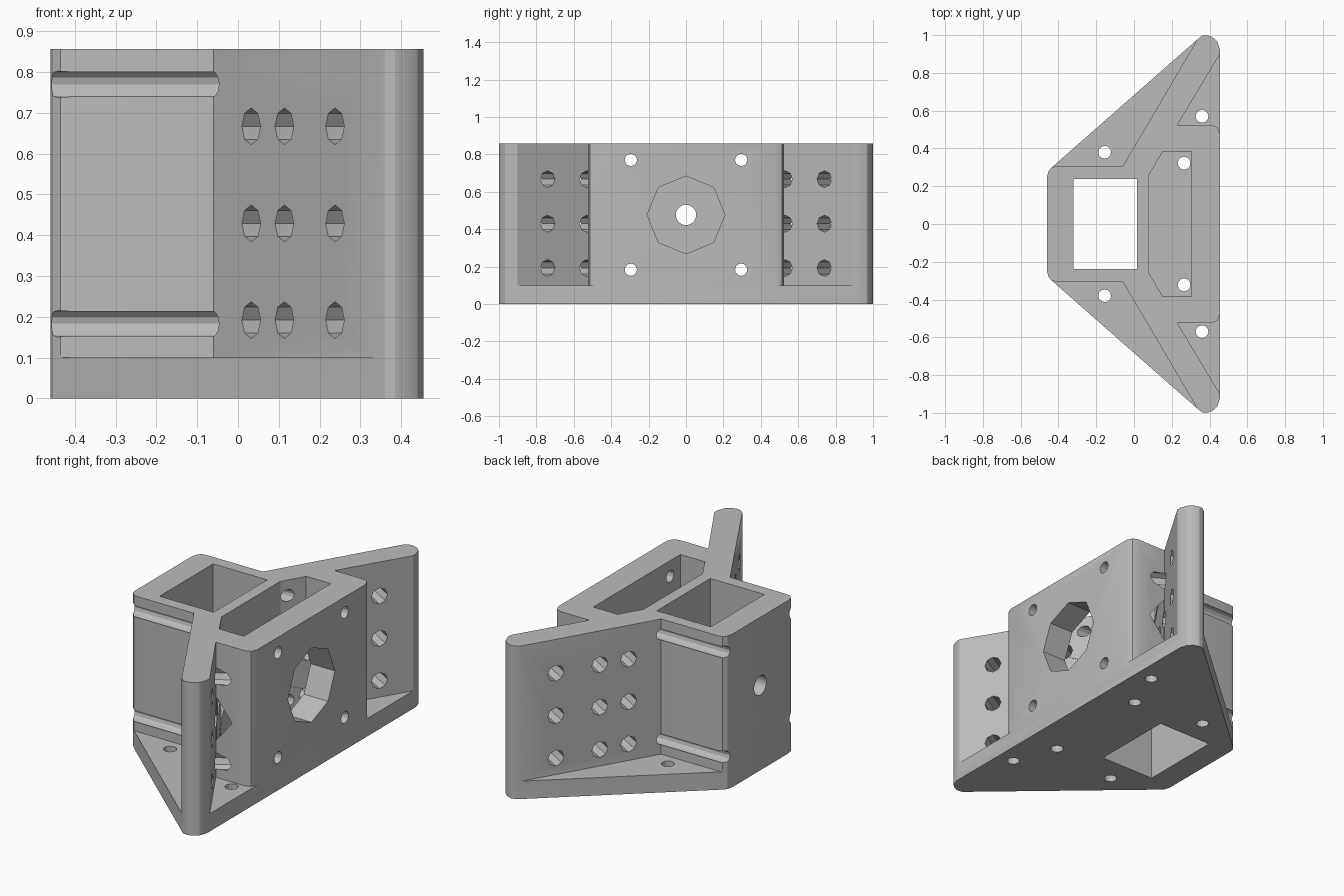
import bpy, bmesh, math
from mathutils import Vector, Matrix

cube = bpy.data.objects.get("Cube")
if cube:
    bpy.data.objects.remove(cube, do_unlink=True)

grey = bpy.data.materials.new("plain_grey")
grey.use_nodes = True
grey.diffuse_color = (0.5, 0.5, 0.5, 1)
grey.node_tree.nodes["Principled BSDF"].inputs["Base Color"].default_value = (0.5, 0.5, 0.5, 1)

TOP, FLOOR = 0.857, 0.1


def finish(name, bm):
    bmesh.ops.recalc_face_normals(bm, faces=bm.faces)
    mesh = bpy.data.meshes.new(name)
    bm.to_mesh(mesh)
    bm.free()
    mesh.materials.append(grey)
    obj = bpy.data.objects.new(name, mesh)
    bpy.context.collection.objects.link(obj)
    return obj


def prism(name, half, z0, z1):
    """Extrude a half outline (y > 0) mirrored across y = 0."""
    outline = half + [(x, -y) for x, y in reversed(half)]
    bm = bmesh.new()
    face = bm.faces.new([bm.verts.new((x, y, z0)) for x, y in outline])
    up = bmesh.ops.extrude_face_region(bm, geom=[face])["geom"]
    bmesh.ops.translate(bm, vec=(0, 0, z1 - z0),
                        verts=[g for g in up if isinstance(g, bmesh.types.BMVert)])
    return finish(name, bm)


def rod(name, start, end, radius, sides, turn=0.0):
    """Polygonal cylinder running from start to end."""
    start, end = Vector(start), Vector(end)
    axis = (end - start).normalized()
    side = Vector((1, 0, 0)) if abs(axis.z) > 0.9 else Vector((0, 0, 1))
    frame = Matrix((side, axis.cross(side), axis)).transposed().to_4x4()
    place = Matrix.Translation((start + end) / 2) @ frame @ Matrix.Rotation(turn, 4, "Z")
    bm = bmesh.new()
    bmesh.ops.create_cone(bm, cap_ends=True, segments=sides, radius1=radius,
                          radius2=radius, depth=(end - start).length, matrix=place)
    return finish(name, bm)


def boolean(target, tool, operation="DIFFERENCE"):
    tool.hide_render = True
    mod = target.modifiers.new(tool.name, "BOOLEAN")
    mod.operation, mod.solver, mod.object = operation, "EXACT", tool
    bpy.context.view_layer.objects.active = target
    bpy.ops.object.modifier_apply(modifier=mod.name)
    bpy.data.objects.remove(tool, do_unlink=True)


# Shared rounded corners: back of the body and wing tips
corner = [(-0.46, 0.25), (-0.453, 0.28), (-0.435, 0.3)]
tip = [(0.335, 0.977), (0.36, 0.997), (0.385, 1.0), (0.415, 0.99),
       (0.44, 0.968), (0.455, 0.925)]

# Base plate and upright body with splayed wings
bracket = prism("mounting_bracket", corner + tip, 0, FLOOR)
body = prism("body", corner + [(-0.41, 0.305), (-0.06, 0.305)] + tip + [
    (0.455, 0.9), (0.23, 0.525), (0.41, 0.525), (0.44, 0.513), (0.455, 0.48)],
    FLOOR / 2, TOP)
boolean(bracket, body, "UNION")

# Square through shaft and chamfered pocket
boolean(bracket, prism("shaft", [(-0.32, 0.237), (0.015, 0.237)], -0.1, 1))
boolean(bracket, prism("pocket", [(0.08, 0.26), (0.153, 0.385), (0.305, 0.385)], FLOOR, 1))

# Axle hole and octagonal opening
mid = 0.476
boolean(bracket, rod("axle_hole", (-0.7, 0, mid), (0.7, 0, mid), 0.055, 16))
boolean(bracket, rod("octagon_opening", (0.2, 0, mid), (0.6, 0, mid), 0.208, 8))

direction = Vector((0.511, 0.86, 0)).normalized()
for s in (1, -1):
    # Long bolt holes that also leave the side grooves
    for z in (0.183, 0.77):
        boolean(bracket, rod("bolt_hole", (-0.7, s * 0.295, z), (0.7, s * 0.295, z), 0.033, 12))
    # Floor screw holes
    for x, y in ((0.36, 0.57), (-0.155, 0.38), (0.265, 0.322)):
        boolean(bracket, rod("floor_hole", (x, s * y, -0.1), (x, s * y, 0.2), 0.034, 12))
    # Wing holes, square to the wing
    normal = Vector((direction.y, -s * direction.x, 0))
    for x in (0.033, 0.115, 0.24):
        for z in (0.192, 0.429, 0.667):
            p = Vector((x, s * (0.305 + (x + 0.06) * 1.683), z))
            boolean(bracket, rod("wing_hole", p - normal * 0.1, p + normal * 0.22, 0.045, 8))
    # Octagonal recess beside the inner wing holes
    p = Vector((0.151, s * 0.39, 0.429))
    boolean(bracket, rod("wing_recess", p + normal * 0.002, p + normal * 0.11, 0.208, 8))

bpy.ops.object.select_all(action="DESELECT")
bracket.select_set(True)
bpy.context.view_layer.objects.active = bracket
bpy.ops.object.shade_smooth_by_angle(angle=math.radians(25))
